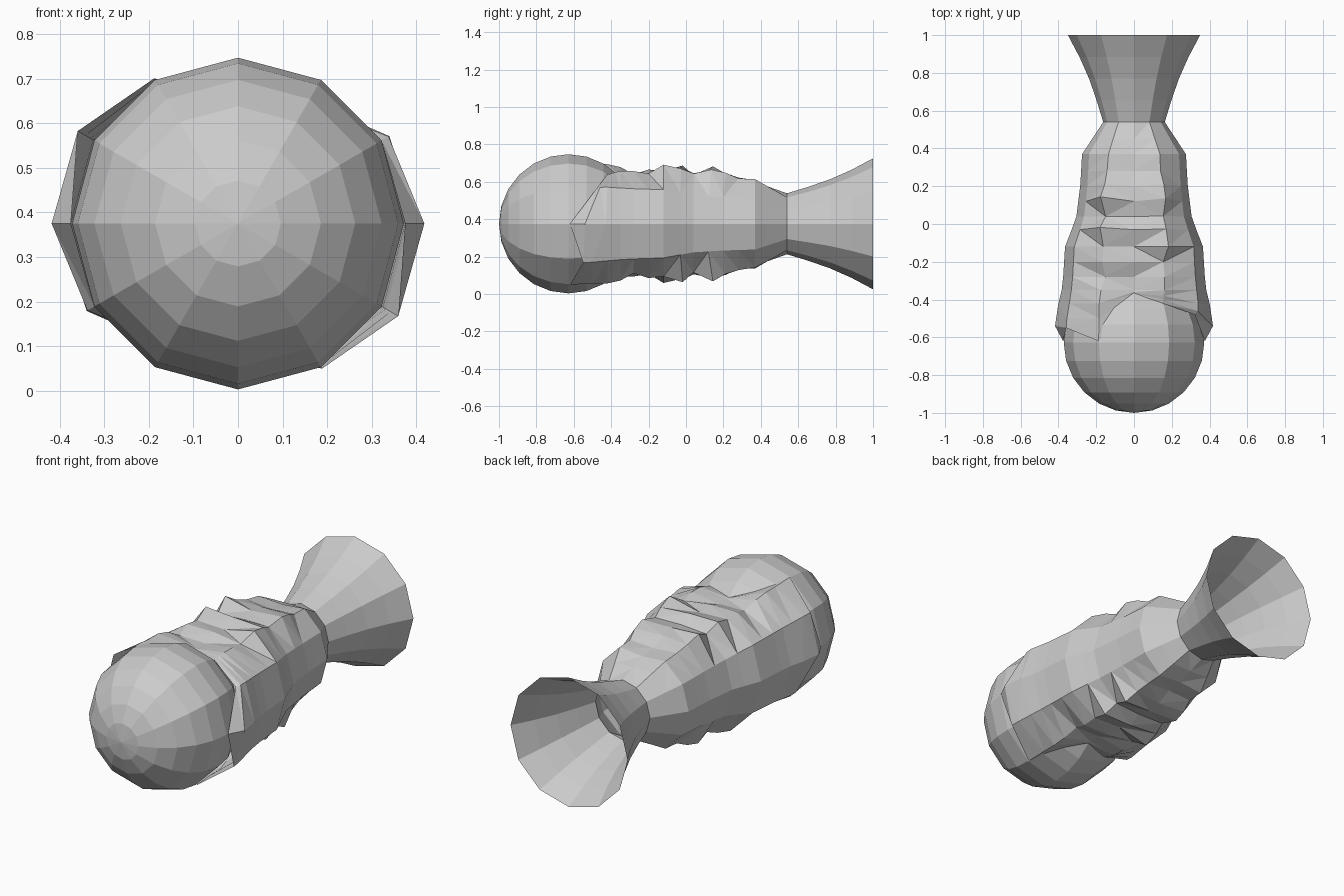
import bpy, bmesh, math
from mathutils import Matrix

if "Cube" in bpy.data.objects:
    bpy.data.objects.remove(bpy.data.objects["Cube"])

N = 12
ZC = 0.375


def ring_point(y, r, k):
    a = 2 * math.pi * k / N
    return (r * math.cos(a), y, ZC + r * math.sin(a))


def loft(bm, rings):
    # Join consecutive rings of N points with quads
    vs = [[bm.verts.new(p) for p in ring] for ring in rings]
    for a, b in zip(vs, vs[1:]):
        for k in range(N):
            j = (k + 1) % N
            bm.faces.new((a[k], b[k], b[j], a[j]))


def finish(name, bm):
    bmesh.ops.recalc_face_normals(bm, faces=bm.faces[:])
    me = bpy.data.meshes.new(name)
    bm.to_mesh(me)
    bm.free()
    ob = bpy.data.objects.new(name, me)
    bpy.context.collection.objects.link(ob)
    return ob


# Round head: 12-sided sphere lying along y
bm = bmesh.new()
bmesh.ops.create_uvsphere(bm, u_segments=N, v_segments=N, radius=0.372)
bmesh.ops.transform(bm, verts=bm.verts[:], matrix=Matrix.Translation((0, -0.628, ZC))
                    @ Matrix.Rotation(math.pi / 2, 4, 'X'))
finish("round_head", bm)

# Wrinkled wrap: smooth sides, folded top and bottom, half-turn symmetric
# Ragged front edge: three rings of (y, radius) for 0 to 150 degrees
front = [
    [(-0.62, 0.375), (-0.48, 0.372), (-0.42, 0.305),
     (-0.38, 0.262), (-0.62, 0.376), (-0.55, 0.415)],
    [(-0.54, 0.418), (-0.46, 0.390), (-0.40, 0.310),
     (-0.37, 0.262), (-0.50, 0.368), (-0.50, 0.410)],
    [(-0.43, 0.402), (-0.42, 0.392), (-0.38, 0.318),
     (-0.36, 0.264), (-0.42, 0.368), (-0.42, 0.395)],
]
# columns: y, side radius, then radius at 60, 90 and 120 degrees
rows = [
    (-0.35, 0.383, 0.325, 0.262, 0.350),
    (-0.28, 0.375, 0.325, 0.260, 0.305),
    (-0.20, 0.370, 0.310, 0.290, 0.335),
    (-0.12, 0.365, 0.365, 0.275, 0.325),
    (-0.03, 0.330, 0.340, 0.305, 0.360),
    (0.04, 0.305, 0.310, 0.270, 0.300),
    (0.12, 0.295, 0.335, 0.285, 0.355),
    (0.20, 0.285, 0.315, 0.275, 0.310),
    (0.28, 0.280, 0.280, 0.235, 0.285),
    (0.37, 0.275, 0.275, 0.225, 0.270),
    (0.45, 0.222, 0.222, 0.195, 0.222),
    (0.54, 0.163, 0.163, 0.163, 0.163),
]
rings = [[ring_point(*ring[k % 6], k) for k in range(N)] for ring in front]
for y, s, a, b, c in rows:
    radii = (s, s, a, b, c, s)
    # Bulging folds lean back a little
    rings.append([ring_point(y + max(0, radii[k % 6] - s) * 0.4, radii[k % 6], k)
                  for k in range(N)])
bm = bmesh.new()
loft(bm, rings)
bmesh.ops.triangulate(bm, faces=[f for f in bm.faces
                                 if f.calc_center_median().y < -0.4
                                 or (abs(f.calc_center_median().z - ZC) > 0.14
                                     and f.calc_center_median().y < 0.5)])
finish("wrinkled_wrap", bm)

# Open flared skirt behind the neck
skirt = [(0.54, 0.163), (0.655, 0.198), (0.77, 0.238), (0.885, 0.289), (1.0, 0.35)]
bm = bmesh.new()
loft(bm, [[ring_point(y, r, k) for k in range(N)] for y, r in skirt])
finish("flared_skirt", bm)
